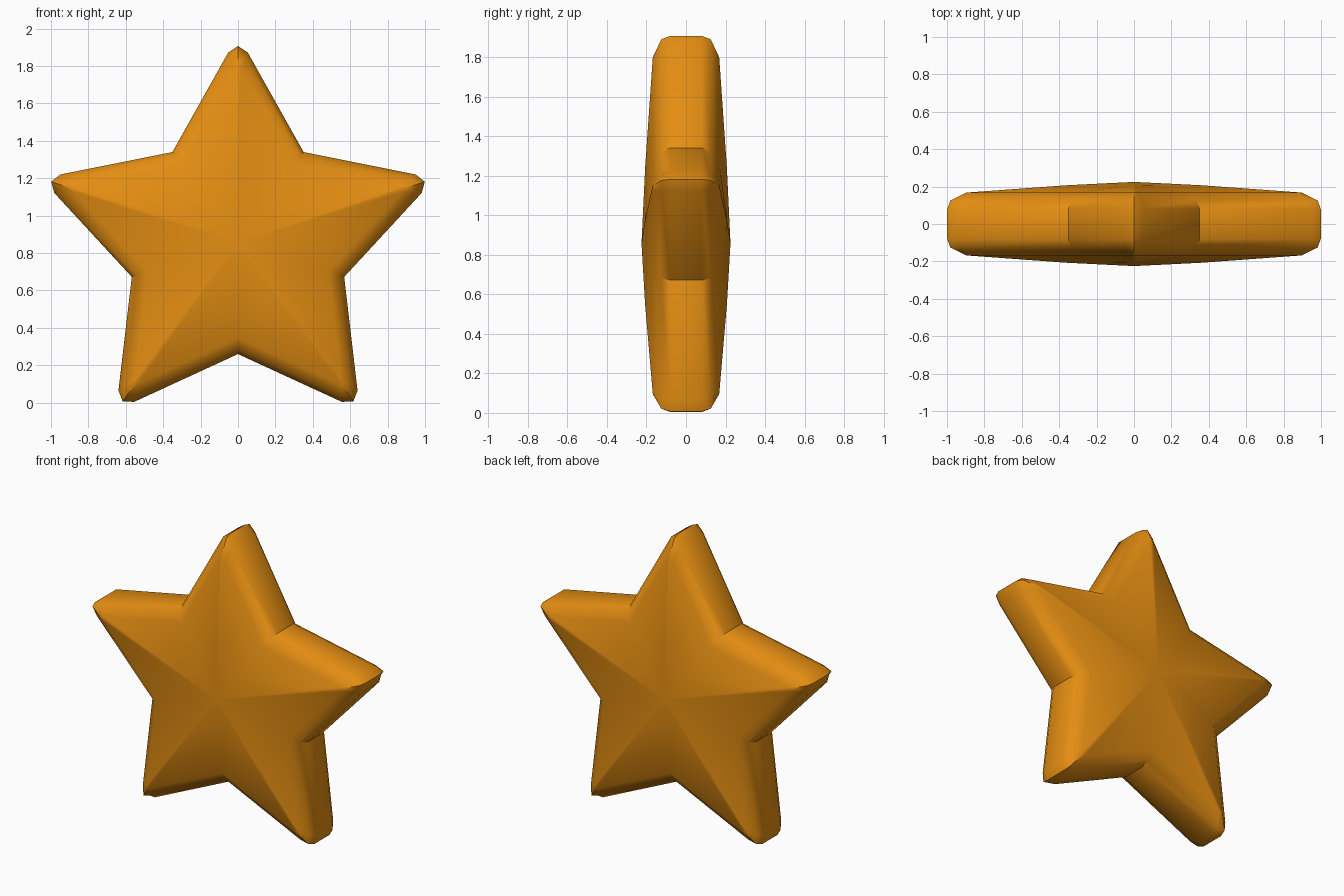
import bpy, bmesh, math

if "Cube" in bpy.data.objects:
    bpy.data.objects.remove(bpy.data.objects["Cube"])

CZ = 0.857  # height of the star's centre

orange = bpy.data.materials.new("orange")
orange.diffuse_color = (0.78, 0.27, 0.006, 1)
orange.use_nodes = True
orange.node_tree.nodes["Principled BSDF"].inputs["Base Color"].default_value = orange.diffuse_color

# Half profile from rim to face:
# depth at tip, depth at notch, tip radius, shoulder radius, shoulder half width, notch radius
LAYERS = [
    (0.080, 0.080, 1.050, 1.016, 0.052, 0.597),
    (0.125, 0.125, 1.033, 0.988, 0.040, 0.570),
    (0.168, 0.168, 0.942, 0.922, 0.013, 0.510),
    (0.207, 0.204, 0.380, 0.372, 0.006, 0.205),
]
CENTRE_DEPTH = 0.225


def ring(bm, layer, side):
    """One closed star outline: blunt tip (3 points) and notch, five times."""
    y_tip, y_notch, tip, shoulder, w, notch = layer
    verts = []
    for i in range(5):
        a = math.radians(90 + 72 * i)
        for r, off, y, turn in ((shoulder, -w, y_tip, 0), (tip, 0, y_tip, 0),
                                (shoulder, w, y_tip, 0), (notch, 0, y_notch, math.pi / 5)):
            c, s = math.cos(a + turn), math.sin(a + turn)
            verts.append(bm.verts.new((r * c - off * s, side * y, CZ + r * s + off * c)))
    return verts


# Star body: rings from the back face round the rim to the front face
bm = bmesh.new()
rings = [ring(bm, l, 1) for l in reversed(LAYERS)] + [ring(bm, l, -1) for l in LAYERS]
n = len(rings[0])
for a, b in zip(rings, rings[1:]):
    for i in range(n):
        j = (i + 1) % n
        bm.faces.new((a[i], a[j], b[j], b[i]))

# Domed front and back centres
for loop, side in ((rings[0], 1), (rings[-1], -1)):
    c = bm.verts.new((0, side * CENTRE_DEPTH, CZ))
    for i in range(n):
        bm.faces.new((loop[i], loop[(i + 1) % n], c))
bmesh.ops.recalc_face_normals(bm, faces=bm.faces[:])

mesh = bpy.data.meshes.new("star")
bm.to_mesh(mesh)
bm.free()
star = bpy.data.objects.new("star", mesh)
bpy.context.collection.objects.link(star)
mesh.materials.append(orange)

# Smooth bevels, sharp notches
bpy.context.view_layer.objects.active = star
star.select_set(True)
bpy.ops.object.shade_smooth_by_angle(angle=math.radians(40))
